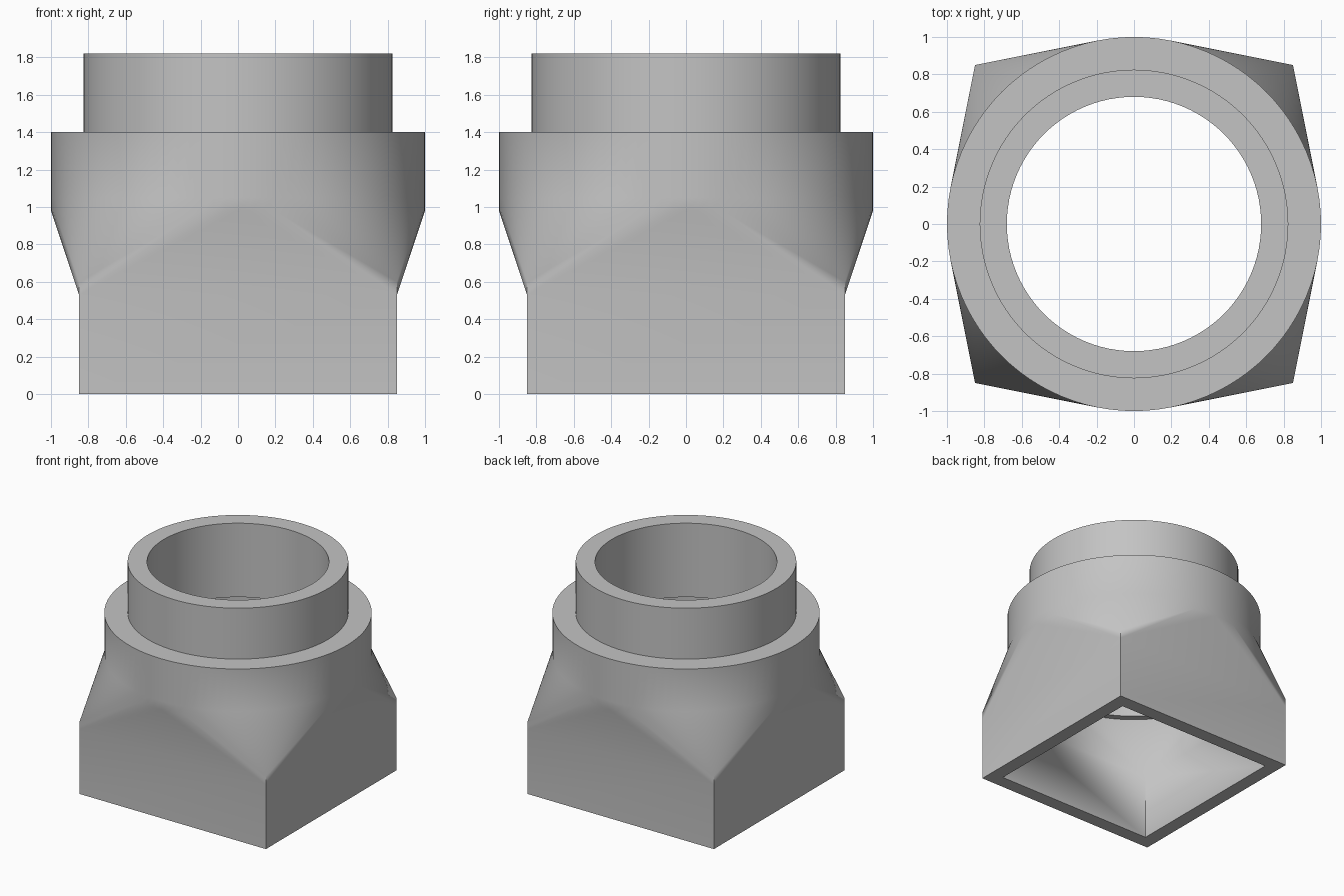
import bpy
import bmesh
from math import cos, sin, pi, radians

cube = bpy.data.objects.get("Cube")
if cube:
    bpy.data.objects.remove(cube, do_unlink=True)

SEGMENTS = 96
bm = bmesh.new()


def square(half, z):
    return [bm.verts.new((x * half, y * half, z))
            for x, y in ((-1, -1), (1, -1), (1, 1), (-1, 1))]


def circle(radius, z):
    angles = [2 * pi * i / SEGMENTS for i in range(SEGMENTS)]
    return [bm.verts.new((radius * cos(a), radius * sin(a), z)) for a in angles]


def square_to_round(verts):
    """Skin the shapes with a hull, open both ends, return the end loops."""
    low = min(v.co.z for v in verts)
    high = max(v.co.z for v in verts)
    hull = bmesh.ops.convex_hull(bm, input=verts)["geom"]
    faces = [f for f in hull if isinstance(f, bmesh.types.BMFace)]

    def flat_at(item, z):
        return all(abs(v.co.z - z) < 1e-5 for v in item.verts)

    caps = [f for f in faces if flat_at(f, low) or flat_at(f, high)]
    sides = [f for f in faces if f not in caps]
    edges = {e for f in sides for e in f.edges}
    bottom = [e for e in edges if flat_at(e, low)]
    top = [e for e in edges if flat_at(e, high)]
    bmesh.ops.delete(bm, geom=caps, context="FACES")
    return bottom, top


def extend(loop, scale, z):
    """Extrude a loop to a new height and scale."""
    geom = bmesh.ops.extrude_edge_only(bm, edges=loop)["geom"]
    for v in geom:
        if isinstance(v, bmesh.types.BMVert):
            v.co = (v.co.x * scale, v.co.y * scale, z)
    return [e for e in geom if isinstance(e, bmesh.types.BMEdge)]


# Outer skin: square socket blending into the round collar
outer_bottom, rim = square_to_round(
    square(0.85, 0.53) + square(0.85, 0.60) + circle(1, 0.98) + circle(1, 1.05))
extend(outer_bottom, 1, 0)

# Collar, neck, bore and inner seat, followed as radius and height
radius = 1.0
for new_radius, z in ((1, 1.40), (0.825, 1.40), (0.825, 1.82), (0.68, 1.82),
                      (0.68, 1.21), (0.83, 1.21), (0.83, 0.985), (0.885, 0.985)):
    rim = extend(rim, new_radius / radius, z)
    radius = new_radius

# Inner cavity and the bottom edge that closes the wall
inner_bottom, _ = square_to_round(square(0.735, 0.55) + circle(0.885, 0.985))
inner_bottom = extend(inner_bottom, 1, 0)
extend(inner_bottom, 0.85 / 0.735, 0)

# Clean up and weld into one closed shell
bmesh.ops.delete(bm, geom=[e for e in bm.edges if not e.link_faces], context="EDGES")
bmesh.ops.delete(bm, geom=[v for v in bm.verts if not v.link_faces], context="VERTS")
bmesh.ops.remove_doubles(bm, verts=bm.verts, dist=0.0005)
bmesh.ops.recalc_face_normals(bm, faces=bm.faces)

mesh = bpy.data.meshes.new("square_to_round_adapter")
bm.to_mesh(mesh)
bm.free()
adapter = bpy.data.objects.new("square_to_round_adapter", mesh)
bpy.context.collection.objects.link(adapter)

# Plain grey finish
grey = bpy.data.materials.new("light_grey")
grey.use_nodes = True
colour = (0.55, 0.55, 0.55, 1)
grey.diffuse_color = colour
grey.node_tree.nodes["Principled BSDF"].inputs["Base Color"].default_value = colour
mesh.materials.append(grey)

bpy.ops.object.select_all(action="DESELECT")
adapter.select_set(True)
bpy.context.view_layer.objects.active = adapter
bpy.ops.object.shade_smooth_by_angle(angle=radians(30))
